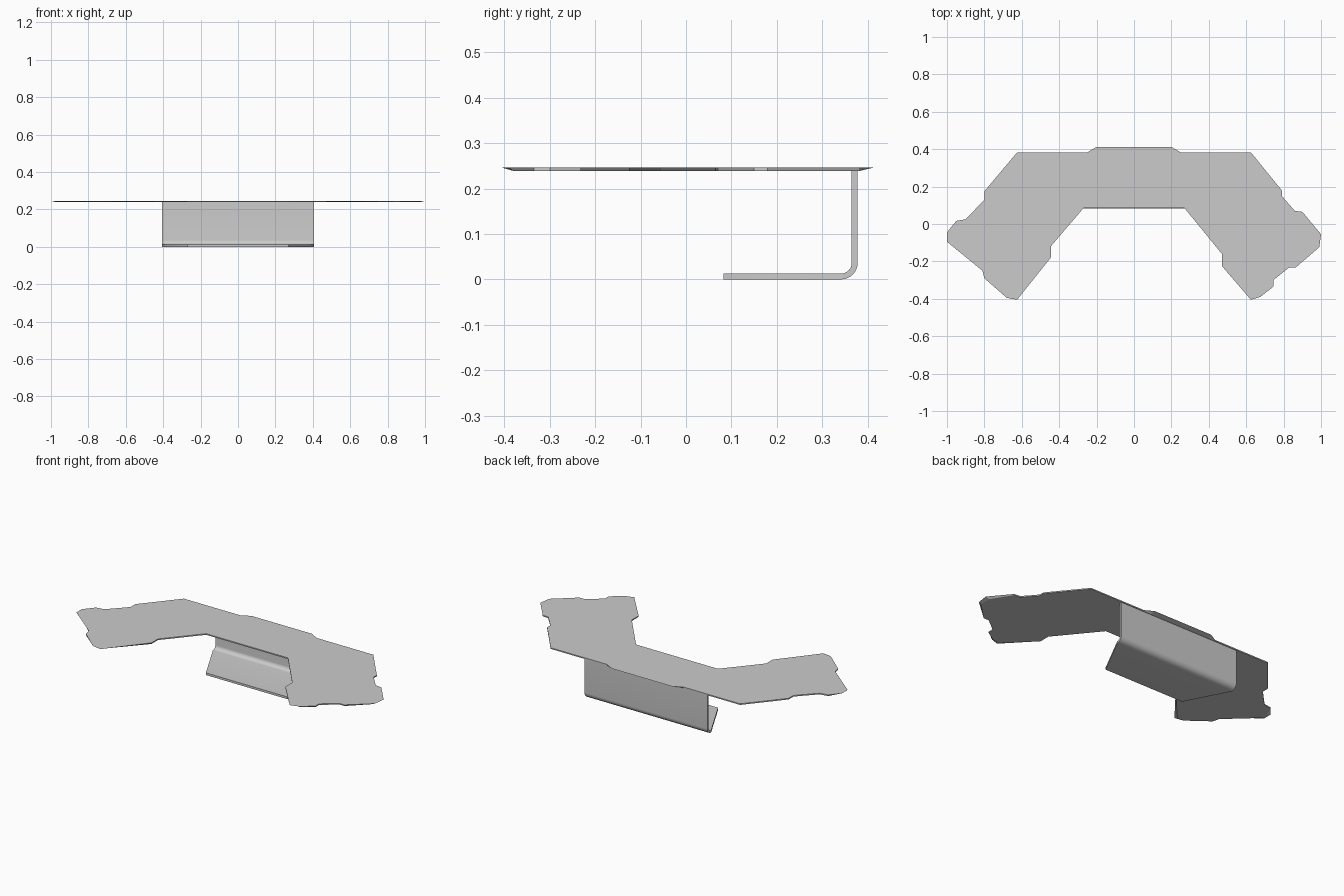
import bpy, bmesh, math

if "Cube" in bpy.data.objects:
    bpy.data.objects.remove(bpy.data.objects["Cube"])

TOP, BOTTOM = 0.246, 0.239


def finish(name, bm):
    bmesh.ops.recalc_face_normals(bm, faces=bm.faces[:])
    mesh = bpy.data.meshes.new(name)
    bm.to_mesh(mesh)
    bm.free()
    obj = bpy.data.objects.new(name, mesh)
    bpy.context.collection.objects.link(obj)
    return obj


def clamp(v, lo, hi):
    return max(lo, min(hi, v))


# Thin arched plate: outline with worn tabs whose undersides taper to a thin edge
outline = [(-.20, .412), (.20, .412), (.25, .383), (.625, .383), (.79, .18),
           (.79, .15), (.86, .07), (.90, .065), (1.0, -.055), (.99, -.125),
           (.865, -.232), (.83, -.232), (.745, -.30), (.745, -.335),
           (.675, -.39), (.625, -.405), (.47, -.225), (.47, -.16),
           (.27, .085), (-.27, .085), (-.445, -.12), (-.445, -.18),
           (-.625, -.405), (-.68, -.395), (-.80, -.29), (-.81, -.25),
           (-1.0, -.095), (-1.0, -.045), (-.95, .017), (-.90, .025),
           (-.80, .13), (-.80, .175), (-.625, .383), (-.25, .383)]
bm = bmesh.new()
upper = [bm.verts.new((x, y, TOP)) for x, y in outline]
lower = [bm.verts.new((clamp(x, -.975, .975), clamp(y, -.38, .383), BOTTOM))
         for x, y in outline]
bm.faces.new(upper)
bm.faces.new(lower[::-1])
n = len(outline)
for i in range(n):
    j = (i + 1) % n
    bm.faces.new((upper[i], lower[i], lower[j], upper[j]))
finish("arched_plate", bm)

# Bent bracket: vertical wall, rounded bend, flange tapering toward the front
BACK, THICK, RADIUS, FRONT = 0.378, 0.013, 0.036, 0.083
bend_y, bend_z = BACK - RADIUS, RADIUS
STEPS = 8


def side(r):
    """Profile at bend radius r, from the wall top to the flange front."""
    arc = [(bend_y + r * math.cos(a), bend_z - r * math.sin(a))
           for a in (math.pi / 2 * k / STEPS for k in range(STEPS + 1))]
    return [(bend_y + r, BOTTOM + .002)] + arc + [(FRONT, bend_z - r)]


def half_width(y):
    return .27 + .135 * clamp((y - FRONT) / (bend_y - FRONT), 0, 1)


bm = bmesh.new()
rings = []
for po, pi in zip(side(RADIUS), side(RADIUS - THICK)):
    rings.append([bm.verts.new((s * half_width(y), y, z))
                  for (y, z), s in ((po, -1), (po, 1), (pi, 1), (pi, -1))])
for a, b in zip(rings, rings[1:]):
    for k in range(4):
        m = (k + 1) % 4
        bm.faces.new((a[k], a[m], b[m], b[k]))
bm.faces.new(rings[0])
bm.faces.new(rings[-1][::-1])
bracket = finish("bent_bracket", bm)

# Smooth the bend, keep the sheet edges sharp
bpy.context.view_layer.objects.active = bracket
bracket.select_set(True)
bpy.ops.object.shade_smooth_by_angle(angle=math.radians(30))
